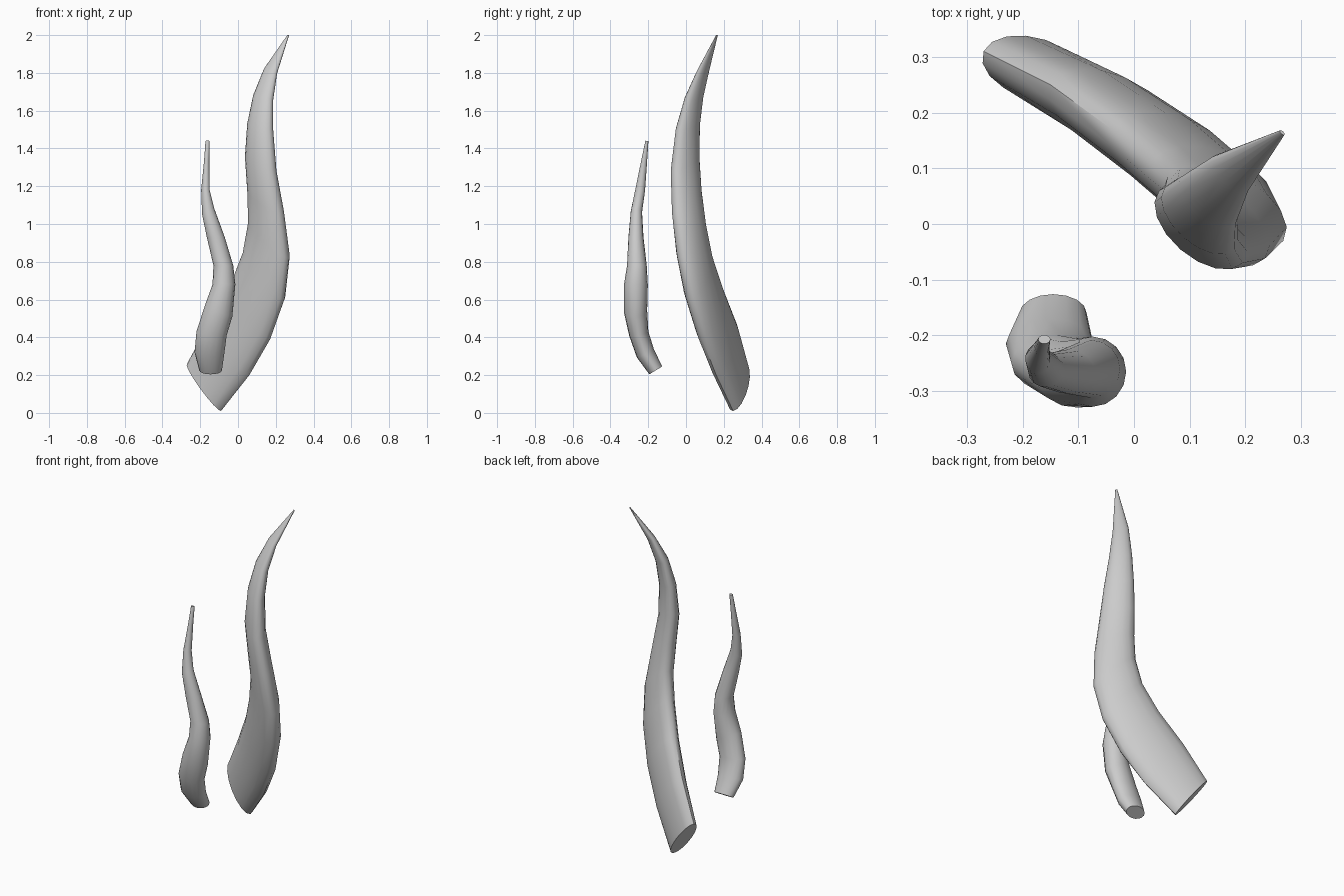
import bpy, bmesh, math
from mathutils import Vector

SIDES = 16


def horn(name, rings):
    """Loft oval rings; each ring = left edge point, right edge point, half thickness."""
    lefts = [Vector(r[0:3]) for r in rings]
    rights = [Vector(r[3:6]) for r in rings]
    mids = [(a + b) / 2 for a, b in zip(lefts, rights)]
    n = len(rings)
    bm = bmesh.new()
    loops = []
    for i in range(n):
        tangent = mids[min(i + 1, n - 1)] - mids[max(i - 1, 0)]
        wide = (rights[i] - lefts[i]) / 2
        thin = tangent.cross(wide).normalized() * rings[i][6]
        loops.append([bm.verts.new(mids[i] + wide * math.cos(t) + thin * math.sin(t))
                      for t in (2 * math.pi * k / SIDES for k in range(SIDES))])
    for a, b in zip(loops, loops[1:]):
        for k in range(SIDES):
            j = (k + 1) % SIDES
            bm.faces.new((a[k], a[j], b[j], b[k]))
    bm.faces.new(loops[0][::-1])
    bm.faces.new(loops[-1])
    bmesh.ops.recalc_face_normals(bm, faces=bm.faces)
    mesh = bpy.data.meshes.new(name)
    bm.to_mesh(mesh)
    bm.free()
    obj = bpy.data.objects.new(name, mesh)
    bpy.context.collection.objects.link(obj)
    bpy.ops.object.select_all(action='DESELECT')
    obj.select_set(True)
    bpy.context.view_layer.objects.active = obj
    bpy.ops.object.shade_smooth_by_angle(angle=math.radians(50))
    return obj


# Large flattened horn, leaning forward then curling back at the tip
horn("large_horn", [
    (-.27, .31, .26, -.09, .25, .01, .055),
    (-.15, .25, .48, .06, .16, .20, .065),
    (-.04, .17, .68, .17, .085, .39, .07),
    (.03, .11, .86, .245, .02, .60, .07),
    (.06, .085, 1.02, .268, -.03, .82, .065),
    (.057, .07, 1.18, .235, -.062, 1.06, .06),
    (.045, .06, 1.36, .195, -.07, 1.28, .055),
    (.055, .065, 1.53, .18, -.045, 1.50, .045),
    (.085, .085, 1.68, .182, .0, 1.66, .035),
    (.14, .12, 1.82, .205, .06, 1.80, .022),
    (.262, .168, 2.0, .27, .16, 2.0, .003),
])

# Small wavy horn
horn("small_horn", [
    (-.205, -.16, .225, -.085, -.16, .225, .04),
    (-.23, -.215, .32, -.073, -.215, .31, .05),
    (-.22, -.25, .43, -.06, -.25, .41, .052),
    (-.175, -.27, .57, -.03, -.265, .51, .062),
    (-.135, -.265, .68, -.014, -.265, .68, .063),
    (-.13, -.26, .78, -.025, -.26, .78, .052),
    (-.165, -.265, .93, -.07, -.265, .93, .04),
    (-.19, -.265, 1.05, -.125, -.26, 1.08, .03),
    (-.195, -.245, 1.18, -.15, -.24, 1.18, .026),
    (-.18, -.222, 1.33, -.152, -.222, 1.33, .016),
    (-.172, -.207, 1.44, -.15, -.207, 1.44, .008),
])
